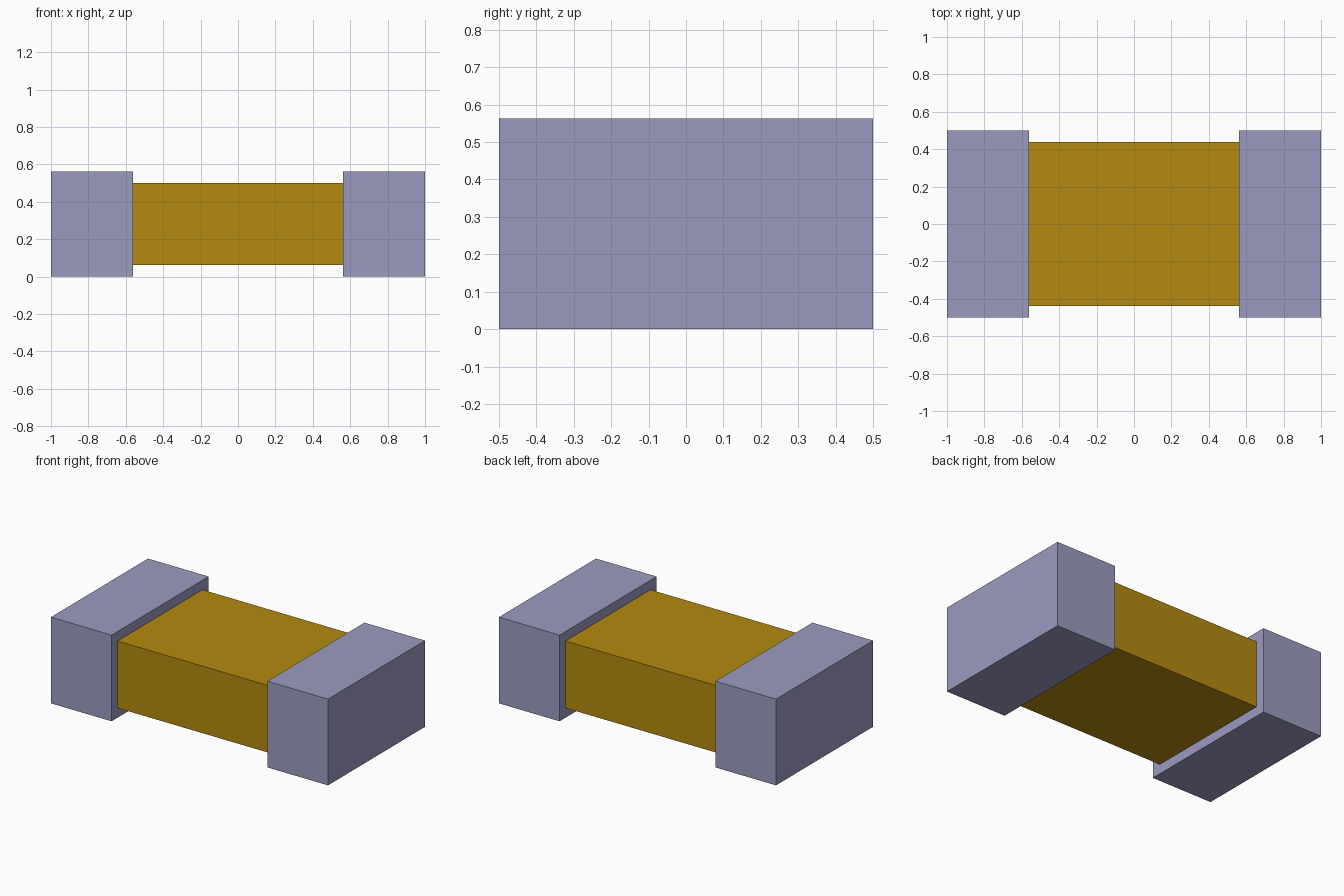
import bpy

cube = bpy.data.objects.get("Cube")
if cube:
    bpy.data.objects.remove(cube, do_unlink=True)


def make_material(name, rgb):
    mat = bpy.data.materials.new(name)
    mat.use_nodes = True
    color = (*rgb, 1.0)
    mat.diffuse_color = color
    mat.node_tree.nodes["Principled BSDF"].inputs["Base Color"].default_value = color
    return mat


def add_box(name, low, high, mat):
    center = [(a + b) / 2 for a, b in zip(low, high)]
    bpy.ops.mesh.primitive_cube_add(size=1, location=center)
    box = bpy.context.object
    box.name = name
    box.scale = [b - a for a, b in zip(low, high)]
    bpy.ops.object.transform_apply(location=False, rotation=False, scale=True)
    box.data.materials.append(mat)
    return box


lavender = make_material("lavender metal", (0.33, 0.33, 0.53))
ochre = make_material("ochre ceramic", (0.46, 0.255, 0.005))

INNER = 0.5625   # inner face of each end cap
HEIGHT = 0.5625
LIP = 0.0625     # how far the caps stand proud of the body

# Central body, slightly smaller than the caps all round
add_box("body", (-INNER, -0.5 + LIP, LIP), (INNER, 0.5 - LIP, HEIGHT - LIP), ochre)

# End caps
add_box("left_end_cap", (INNER, -0.5, 0), (1, 0.5, HEIGHT), lavender)
add_box("right_end_cap", (-1, -0.5, 0), (-INNER, 0.5, HEIGHT), lavender)
